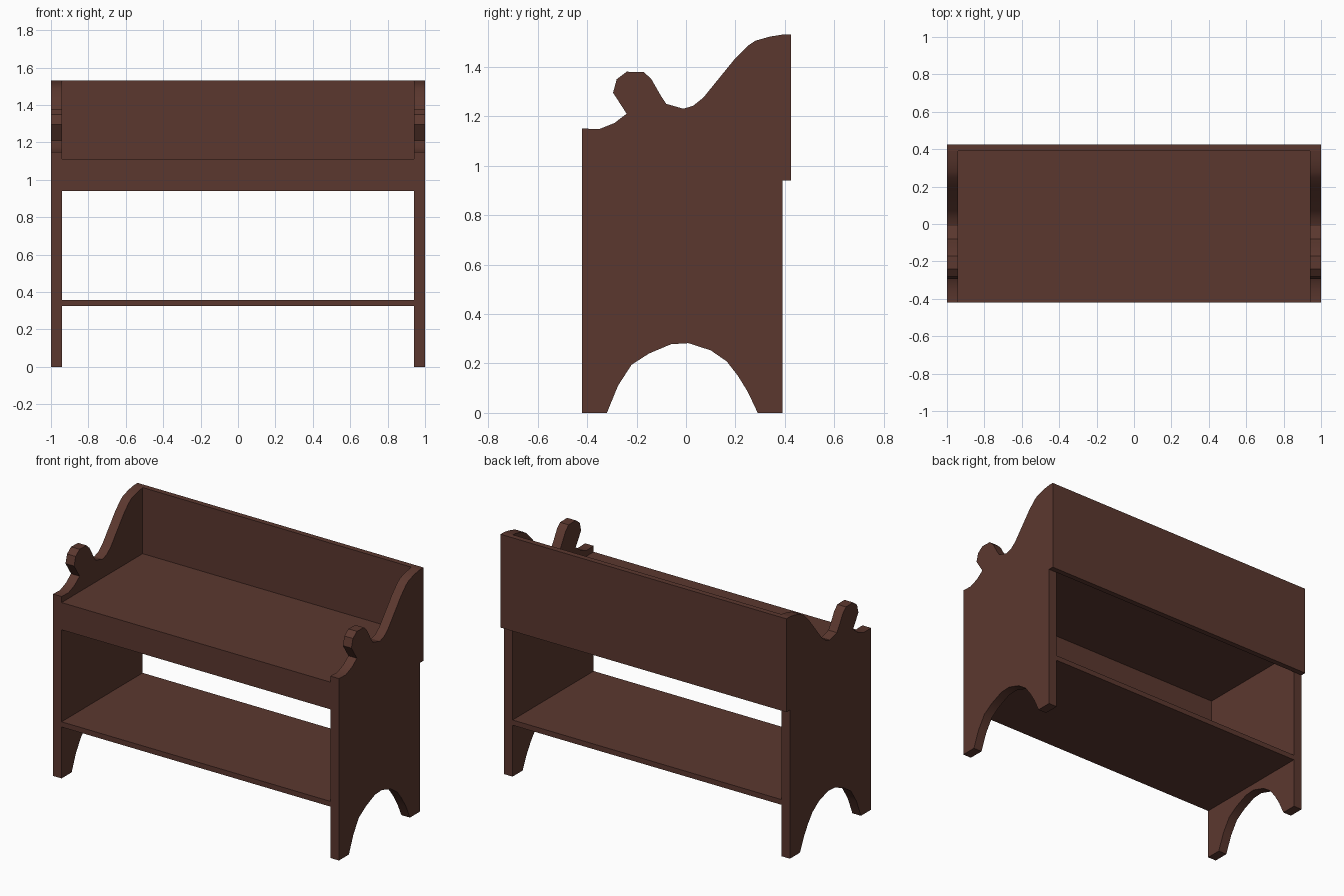
import bpy, bmesh, math

if "Cube" in bpy.data.objects:
    bpy.data.objects.remove(bpy.data.objects["Cube"])

wood = bpy.data.materials.new("dark_brown_wood")
wood.diffuse_color = (0.105, 0.039, 0.028, 1)
wood.use_nodes = True
wood.node_tree.nodes["Principled BSDF"].inputs["Base Color"].default_value = wood.diffuse_color


def finish(name, bm):
    bmesh.ops.recalc_face_normals(bm, faces=bm.faces)
    me = bpy.data.meshes.new(name)
    bm.to_mesh(me)
    bm.free()
    me.materials.append(wood)
    ob = bpy.data.objects.new(name, me)
    bpy.context.collection.objects.link(ob)
    return ob


def board(name, x, y, z):
    """Box from (min, max) ranges on each axis."""
    bm = bmesh.new()
    bmesh.ops.create_cube(bm, size=1)
    for v in bm.verts:
        for i, (lo, hi) in enumerate((x, y, z)):
            v.co[i] = hi if v.co[i] > 0 else lo
    return finish(name, bm)


def side_panel(name, x0, x1, profile):
    """Extrude a (y, z) outline between two x positions."""
    bm = bmesh.new()
    face = bm.faces.new([bm.verts.new((x0, y, z)) for y, z in profile])
    ext = bmesh.ops.extrude_face_region(bm, geom=[face])
    for v in ext["geom"]:
        if isinstance(v, bmesh.types.BMVert):
            v.co.x = x1
    ob = finish(name, bm)
    bpy.ops.object.select_all(action='DESELECT')
    ob.select_set(True)
    bpy.context.view_layer.objects.active = ob
    bpy.ops.object.shade_smooth_by_angle(angle=math.radians(32))
    return ob


# Arched foot cut-out, then back edge and scrolled arm outline
profile = [
    (-0.42, 0), (-0.32, 0), (-0.275, 0.11), (-0.22, 0.195), (-0.15, 0.24),
    (-0.06, 0.278), (0.01, 0.282), (0.10, 0.253), (0.165, 0.208),
    (0.21, 0.15), (0.25, 0.085), (0.29, 0), (0.39, 0),
    (0.39, 1.53), (0.34, 1.522), (0.28, 1.505), (0.25, 1.485), (0.20, 1.435),
    (0.07, 1.275), (0.03, 1.243), (-0.01, 1.23), (-0.08, 1.25),
    (-0.10, 1.28), (-0.14, 1.35), (-0.17, 1.378), (-0.24, 1.38),
    (-0.28, 1.35), (-0.295, 1.295), (-0.24, 1.21), (-0.29, 1.172),
    (-0.35, 1.148), (-0.42, 1.15),
]
for side, s in (("left", -1), ("right", 1)):
    side_panel(side + "_side_panel", s * 0.94, s * 1.0, profile)

# Boards joining the two sides
board("back_board", (-1, 1), (0.39, 0.425), (0.94, 1.53))
board("top_shelf", (-0.94, 0.94), (-0.42, 0.39), (1.08, 1.112))
board("front_apron", (-0.94, 0.94), (-0.42, -0.388), (0.94, 1.08))
board("lower_shelf", (-0.94, 0.94), (-0.42, 0.39), (0.325, 0.358))
